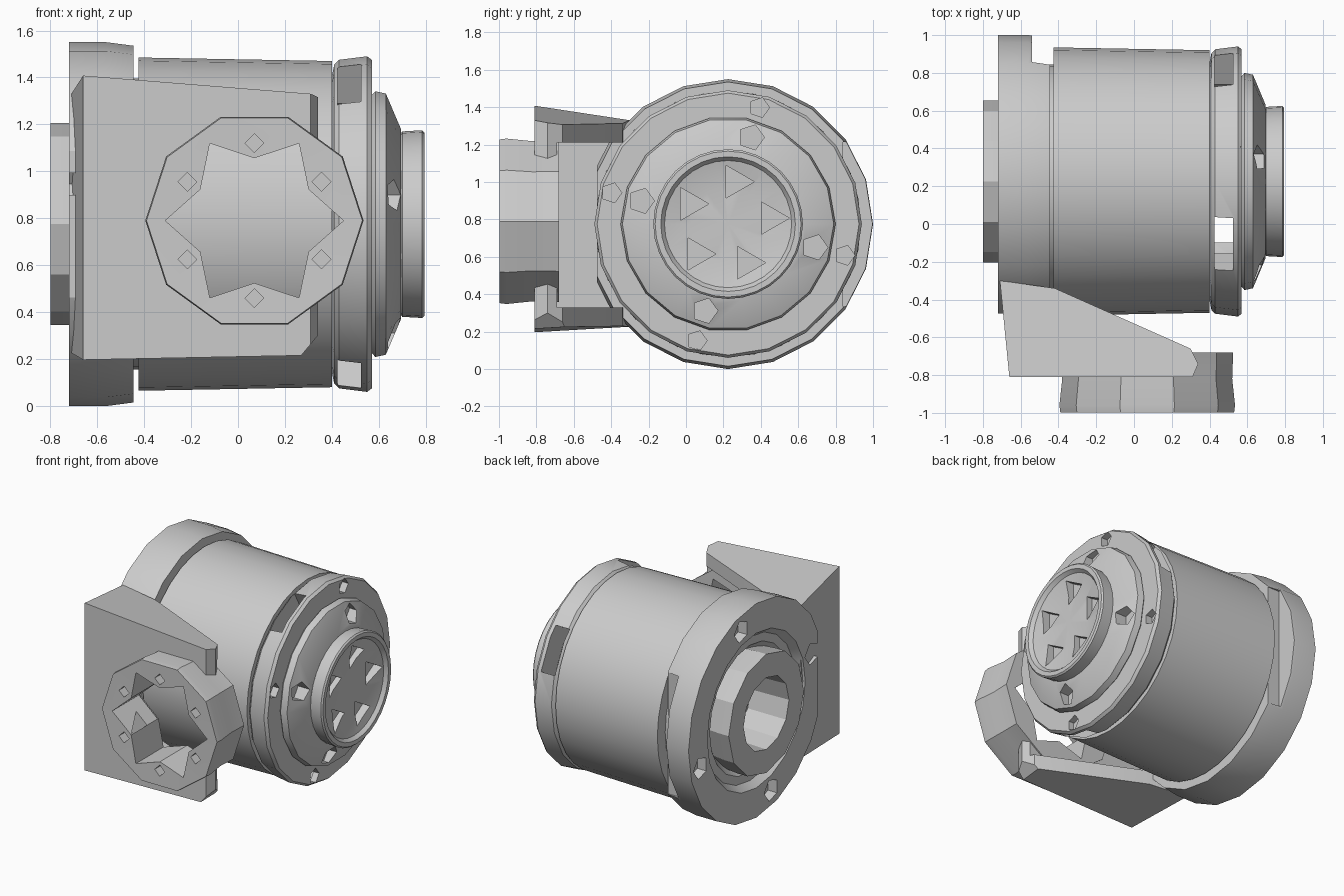
import bpy
import bmesh
from math import sin, cos, pi, radians

if "Cube" in bpy.data.objects:
    bpy.data.objects.remove(bpy.data.objects["Cube"])

grey = bpy.data.materials.new("plain grey")
grey.use_nodes = True
grey.diffuse_color = (0.6, 0.6, 0.6, 1)
for node in grey.node_tree.nodes:
    if node.type == 'BSDF_PRINCIPLED':
        node.inputs["Base Color"].default_value = (0.6, 0.6, 0.6, 1)

AXIS = (0, 0.225, 0.775)    # drum axis, along x
PORT = (0.07, 0, 0.79)      # front port axis, along y
FRONT = -pi / 2             # turns the lathe axis to face forward
parts = []


def finish(name, bm, at=(0, 0, 0), rot=(0, 0, 0), part=True):
    bmesh.ops.remove_doubles(bm, verts=bm.verts, dist=1e-5)
    bmesh.ops.recalc_face_normals(bm, faces=bm.faces)
    mesh = bpy.data.meshes.new(name)
    bm.to_mesh(mesh)
    bm.free()
    mesh.materials.append(grey)
    obj = bpy.data.objects.new(name, mesh)
    obj.location, obj.rotation_euler = at, rot
    bpy.context.collection.objects.link(obj)
    if part:
        parts.append(obj)
    else:
        obj.hide_render = True
    return obj


def lathe(name, profile, n, at=AXIS, turn=0, star=1, closed=False, part=True):
    """Revolve (x, radius) points about x; star scales every other spoke."""
    bm = bmesh.new()
    rings = []
    for i in range(n):
        t = 2 * pi * i / n
        k = star if i % 2 else 1
        rings.append([bm.verts.new((x, r * k * cos(t), r * k * sin(t))) for x, r in profile])
    m = len(profile)
    for i in range(n):
        a, b = rings[i], rings[(i + 1) % n]
        for j in range(m if closed else m - 1):
            h = (j + 1) % m
            bm.faces.new((a[j], a[h], b[h], b[j]))
    return finish(name, bm, at, (0, 0, turn), part)


def rod(x0, x1, r, n, at, turn=0, star=1):
    return lathe("cutter", [(x0, 0), (x0, r), (x1, r), (x1, 0)], n, at, turn, star, part=False)


def box(lo, hi, at=(0, 0, 0), rot=(0, 0, 0)):
    bm = bmesh.new()
    bmesh.ops.create_cube(bm, size=1)
    for v in bm.verts:
        v.co = [(l + h) / 2 + c * (h - l) for l, h, c in zip(lo, hi, v.co)]
    return finish("cutter", bm, at, rot, part=False)


def cut(obj, cutter):
    mod = obj.modifiers.new("cut", 'BOOLEAN')
    mod.operation, mod.solver, mod.object = 'DIFFERENCE', 'EXACT', cutter
    bpy.context.view_layer.update()
    bpy.context.view_layer.objects.active = obj
    bpy.ops.object.modifier_apply(modifier=mod.name)
    bpy.data.objects.remove(cutter)


def side_pits(obj, count, start, radius, size, x0, x1, n=5):
    for i in range(count):
        a = radians(start) + 2 * pi * i / count
        at = (0, AXIS[1] + radius * cos(a), AXIS[2] + radius * sin(a))
        cut(obj, rod(x0, x1, size, n, at))


# Main drum with a narrower neck behind the rear flange
lathe("drum", [(-0.5, 0), (-0.5, 0.62), (-0.425, 0.62), (-0.425, 0.71),
               (0.4, 0.695), (0.4, 0)], 32)

# Rear flange with annular recess, flattened at the front, notched at the back
rear = lathe("rear_flange", [(-0.5, 0), (-0.5, 0.3), (-0.67, 0.46), (-0.67, 0.52),
                             (-0.72, 0.56), (-0.72, 0.775), (-0.56, 0.775),
                             (-0.445, 0.76), (-0.445, 0)], 20)
side_pits(rear, 4, 75, 0.66, 0.08, -0.8, -0.65)
cut(rear, box((-1, -1, -1), (0, -0.7, 1), AXIS))
cut(rear, box((-0.54, 0.615, -0.44), (-0.3, 1, 0.44), AXIS))
lathe("rear_hub", [(-0.8, 0.26), (-0.8, 0.43), (-0.72, 0.43), (-0.6, 0.42), (-0.5, 0.25)],
      12, closed=True)

# Hollow outer flange with rim slots and bolt pits
flange = lathe("outer_flange", [(0.38, 0.53), (0.41, 0.68), (0.43, 0.7), (0.55, 0.715),
                                (0.57, 0.7), (0.57, 0.53)], 20, closed=True)
for angle in (30, 119, 250):
    cut(flange, box((0.425, 0.4, -0.16), (0.525, 0.9, 0.16), AXIS, (radians(angle), 0, 0)))
side_pits(flange, 4, 75, 0.645, 0.055, 0.52, 0.65)

# Sloping end cap
cap = lathe("end_cap", [(0.555, 0), (0.555, 0.54), (0.585, 0.575), (0.63, 0.565),
                        (0.695, 0.41), (0.695, 0)], 18)
side_pits(cap, 4, 75, 0.48, 0.07, 0.6, 0.8)

# Round hub with a dished face and five pockets
hub = lathe("end_hub", [(0.66, 0), (0.69, 0.38), (0.7, 0.395), (0.785, 0.4), (0.795, 0.39),
                        (0.795, 0.36), (0.77, 0.34), (0.74, 0.2), (0.75, 0)], 32)
side_pits(hub, 5, 80, 0.23, 0.1, 0.7, 0.85, 3)

# Wedge shaped front housing, open towards the drum and lower at the rear
outline = [(-0.71, -0.3), (-0.42, -0.34), (0.3, -0.66), (0.34, -0.74), (0.31, -0.81), (-0.66, -0.81)]
bm = bmesh.new()
low, high = [], []
for x, y in outline:
    low.append(bm.verts.new((x, y, 0.21 + 0.02 * x + 0.06 * (y + 0.81))))
    high.append(bm.verts.new((x, y, 1.355 - 0.08 * x - 0.16 * (y + 0.81))))
bm.faces.new(low)
bm.faces.new(high)
for i in range(len(outline)):
    j = (i + 1) % len(outline)
    bm.faces.new((low[i], low[j], high[j], high[i]))
housing = finish("front_housing", bm)
cut(housing, box((-0.63, -0.69, 0.33), (1, 0.2, 1.21)))
cut(housing, rod(0.5, 1.2, 0.38, 12, PORT, FRONT, 0.7))
# Chamfer on the lower corner of the housing
cut(housing, box((0, -1, -0.2), (0.3, 0, 0.2), (0.29, 0, 0.24), (0, radians(40), 0)))

# Front port ring with a lobed opening and six bolt pits
port = lathe("port_ring", [(0.68, 0), (0.68, 0.455), (0.82, 0.45), (0.96, 0.465),
                           (0.998, 0.46), (0.985, 0)], 10, PORT, FRONT)
cut(port, rod(0.5, 1.2, 0.38, 12, PORT, FRONT, 0.7))
for i in range(6):
    a = pi / 6 + i * pi / 3
    spot = (PORT[0] + 0.33 * cos(a), 0, PORT[2] + 0.33 * sin(a))
    cut(port, rod(0.93, 1.1, 0.04, 4, spot, FRONT))

# Smooth the round walls and keep the edges crisp
bpy.ops.object.select_all(action='DESELECT')
for obj in parts:
    obj.select_set(True)
bpy.context.view_layer.objects.active = parts[0]
bpy.ops.object.shade_smooth_by_angle(angle=radians(25))
